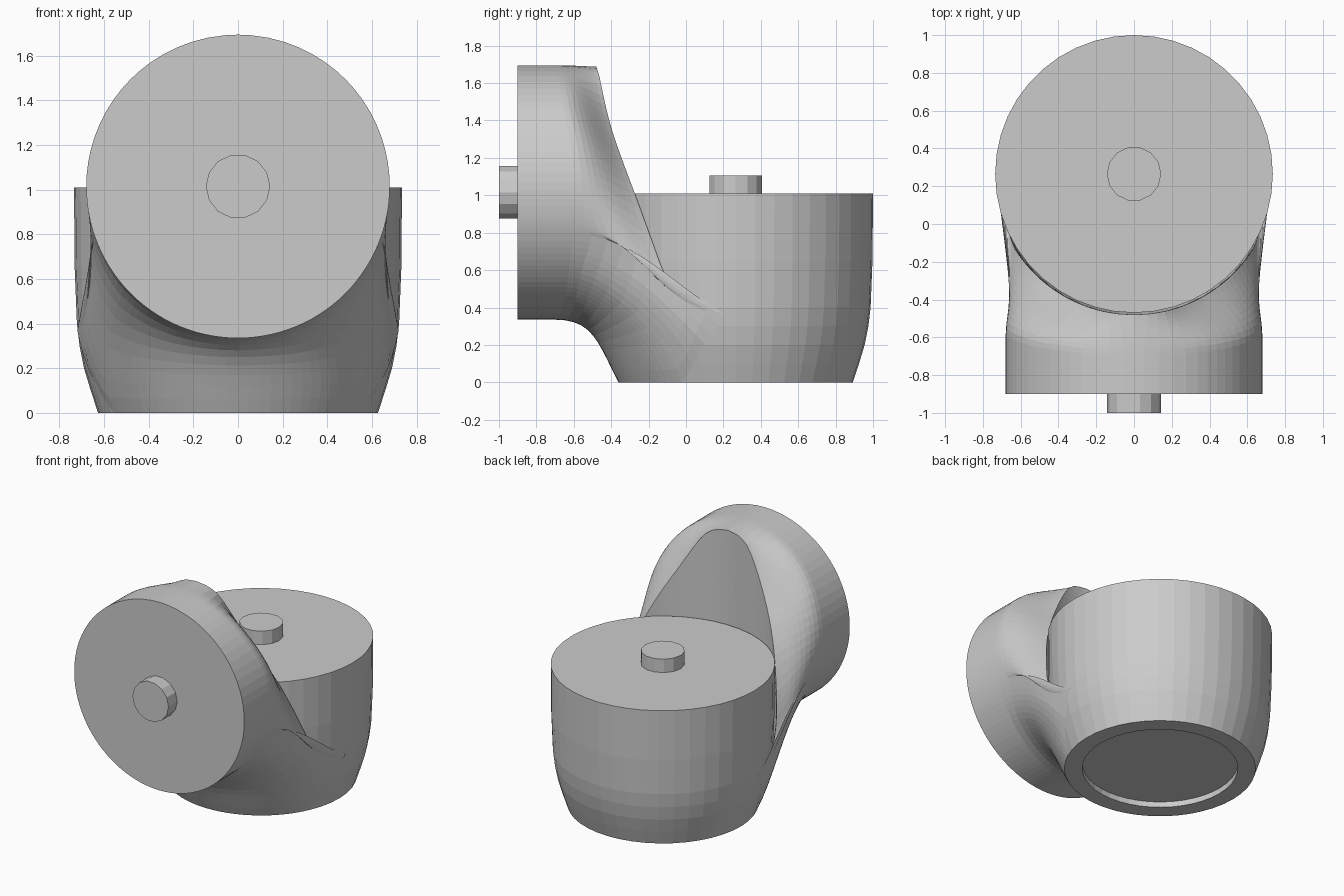
import bpy, bmesh
from math import sin, cos, pi, radians, sqrt, atan2
from mathutils import Vector as V

if "Cube" in bpy.data.objects:
    bpy.data.objects.remove(bpy.data.objects["Cube"])

CUP_Y, RIM_R = 0.265, 0.745      # cup axis, radius of the hollow facing the cup
FL_Z, FL_R = 1.015, 0.68         # flange axis height and radius
CUP = [(.627, 0), (.66, .1), (.69, .2), (.71, .3), (.722, .4), (.732, .65), (.735, 1.01)]


def finish(name, bm):
    bmesh.ops.remove_doubles(bm, verts=bm.verts, dist=1e-4)
    bmesh.ops.recalc_face_normals(bm, faces=bm.faces)
    me = bpy.data.meshes.new(name)
    bm.to_mesh(me)
    bm.free()
    ob = bpy.data.objects.new(name, me)
    bpy.context.collection.objects.link(ob)
    return ob


def lathe(name, profile, sides, loc, rot=(0, 0, 0)):
    bm = bmesh.new()
    vs = [bm.verts.new((r, 0, z)) for r, z in profile]
    es = [bm.edges.new(p) for p in zip(vs, vs[1:])]
    bmesh.ops.spin(bm, geom=vs + es, cent=(0, 0, 0), axis=(0, 0, 1),
                   angle=2 * pi, steps=sides)
    ob = finish(name, bm)
    ob.location, ob.rotation_euler = loc, rot
    return ob


def grid(bm, rows):
    vr = [[bm.verts.new(p) for p in row] for row in rows]
    for a, b in zip(vr, vr[1:]):
        for i in range(len(a) - 1):
            bm.faces.new((a[i], a[i + 1], b[i + 1], b[i]))


def smooth_path(keys, sub):
    pts = [V(k) for k in keys]
    out = []
    for i in range(len(pts) - 1):
        p0, p1 = pts[max(i - 1, 0)], pts[i]
        p2, p3 = pts[i + 1], pts[min(i + 2, len(pts) - 1)]
        for s in range(sub):
            t = s / sub
            out.append(0.5 * (2 * p1 + (p2 - p0) * t + (2 * p0 - 5 * p1 + 4 * p2 - p3) * t * t
                              + (3 * p1 - p0 - 3 * p2 + p3) * t ** 3))
    return out + [pts[-1]]


def bezier(a, b, c, d, n=10):
    return [a * (1 - t) ** 3 + b * 3 * t * (1 - t) ** 2 + c * 3 * t * t * (1 - t) + d * t ** 3
            for t in (i / n for i in range(n + 1))]


def cup_radius(z):
    for (r0, z0), (r1, z1) in zip(CUP, CUP[1:]):
        if z <= z1:
            return r0 + (r1 - r0) * (z - z0) / (z1 - z0)
    return CUP[-1][0]


# Main cup with recessed underside
lathe("joint_cup", [(0, .04), (.51, .04), (.51, 0)] + CUP + [(0, 1.01)], 44, (0, CUP_Y, 0))

# Small shaft stubs on both faces
stub = [(0, -.03), (.144, -.03), (.144, .097), (0, .097)]
lathe("top_stub", stub, 14, (0, CUP_Y, 1.01))
lathe("front_stub", stub, 14, (0, -.903, FL_Z), (pi / 2, 0, 0))

# Flange and neck, right half: (flange angle, blend start y, rim y, rim z)
rim_keys = [(0, -.70, -.48, 1.688), (18, -.69, -.462, 1.63), (35, -.67, -.43, 1.48),
            (50, -.65, -.39, 1.33), (66, -.62, -.33, 1.16), (81, -.60, -.27, 1.0),
            (93, -.60, -.19, .78), (101, -.60, -.11, .57), (105, -.60, -.02, .44),
            (107, -.60, .07, .39), (109, -.60, .2, .37)]


def on_flange(deg, y):
    a = radians(deg)
    return V((FL_R * sin(a), y, FL_Z + FL_R * cos(a)))


bm = bmesh.new()
front, loft, hollow = [], [], []
for deg, sy, ey, ez in [tuple(v) for v in smooth_path(rim_keys, 3)]:
    s = on_flange(deg, sy)
    r = RIM_R - .022 * min(max((.6 - ez) / .23, 0), 1)
    x = sqrt(max(r ** 2 - (ey - CUP_Y) ** 2, 0))
    e = V((x, ey, ez))
    front.append(on_flange(deg, -.9))
    h1, h2 = V((0, (ey - sy) * .4, 0)), (e - s) * -.33
    loft.append([front[-1]] + bezier(s, s + h1, e + h2, e))
    # hollow face wrapping round the cup
    w = atan2(x, CUP_Y - ey)
    hollow.append([V((r * sin(w * i / 8), CUP_Y - r * cos(w * i / 8), ez))
                   for i in range(9)])

# Underside saddle: rim end slides down the cup, then round its bottom edge
N, SLIDE = 22, 0.3
for i in range(1, N + 1):
    t = i / N
    deg = 109 + 71 * t
    u = min(t / SLIDE, 1)
    f = .088 + (pi / 2 - .088) * t ** 1.15
    z = .37 * (1 - u)
    s = on_flange(deg, -.6 - .1 * t)
    out = V((cos(f), -sin(f), 0))
    e = V((0, CUP_Y, z)) + out * (cup_radius(z) + .003 * (1 - u))
    k = u * u * (3 - 2 * u)
    a1 = V((0, .32 * (1 - k) + .2 * k, 0))
    a2 = h2.lerp(out * .11 + V((0, 0, .22)), k)
    front.append(on_flange(deg, -.9))
    loft.append([front[-1]] + bezier(s, s + a1, e + a2, e))
grid(bm, loft)
grid(bm, hollow)
bmesh.ops.remove_doubles(bm, verts=bm.verts, dist=1e-4)
# Flat flange face
hub = V((0, -.9, FL_Z))
for a, b in zip(front, front[1:]):
    if (a - b).length > 1e-3:
        bm.faces.new([bm.verts.new(p) for p in (hub, a, b)])
neck = finish("flange_neck", bm)
mir = neck.modifiers.new("mirror", 'MIRROR')
mir.use_clip = True
